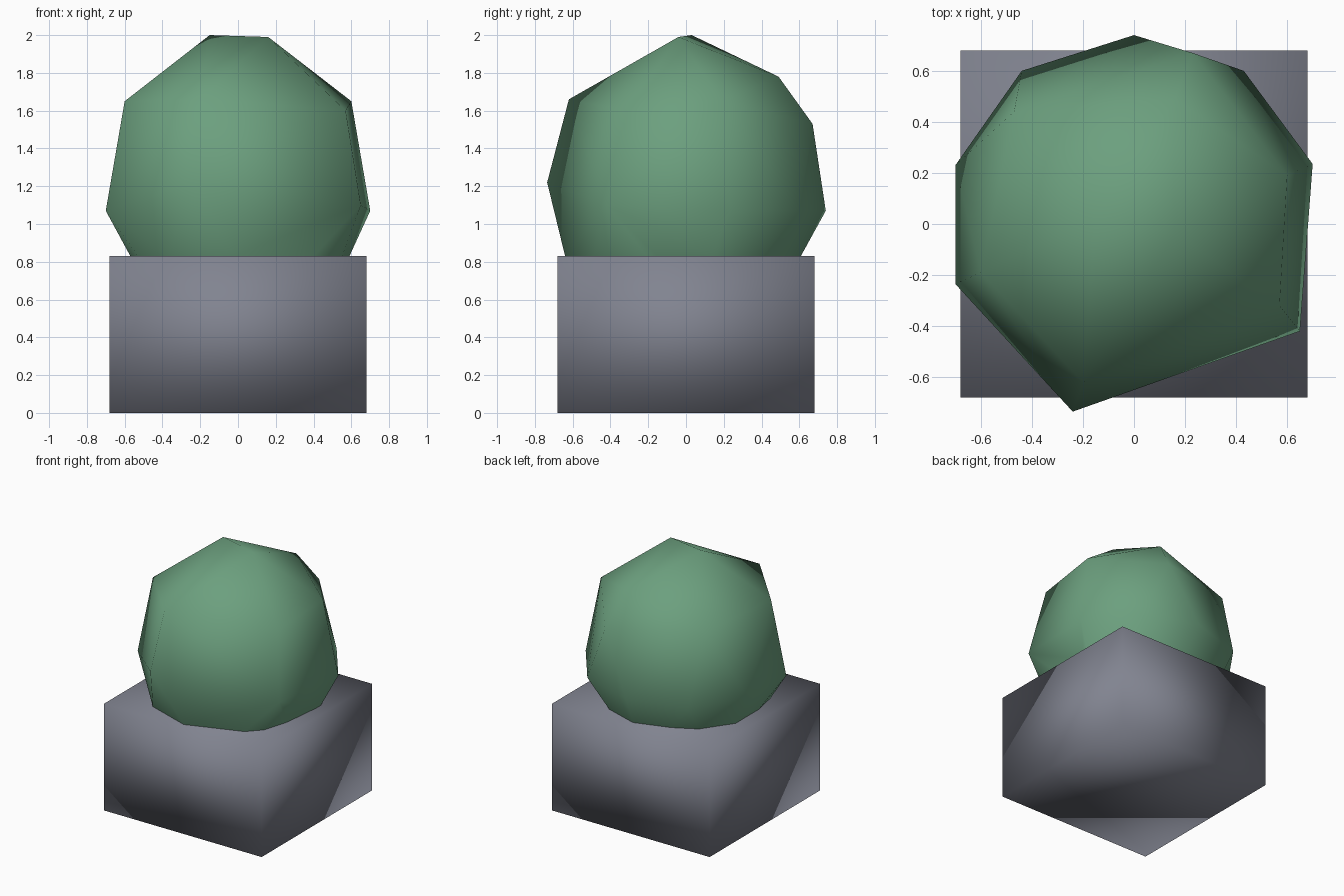
import bpy, bmesh

old = bpy.data.objects.get("Cube")
if old:
    bpy.data.objects.remove(old, do_unlink=True)


def make_material(name, rgb):
    mat = bpy.data.materials.new(name)
    mat.use_nodes = True
    mat.diffuse_color = (*rgb, 1)
    mat.node_tree.nodes["Principled BSDF"].inputs["Base Color"].default_value = (*rgb, 1)
    return mat


def add_object(name, bm, mat):
    bmesh.ops.recalc_face_normals(bm, faces=bm.faces[:])
    for face in bm.faces:
        face.smooth = True
    mesh = bpy.data.meshes.new(name)
    bm.to_mesh(mesh)
    bm.free()
    mesh.materials.append(mat)
    obj = bpy.data.objects.new(name, mesh)
    bpy.context.scene.collection.objects.link(obj)
    return obj


# Planter box, softly shaded across its corners
HALF, HEIGHT = 0.68, 0.83
bm = bmesh.new()
bmesh.ops.create_cube(bm, size=1)
for v in bm.verts:
    v.co = (v.co.x * 2 * HALF, v.co.y * 2 * HALF, (v.co.z + 0.5) * HEIGHT)
add_object("planter_box", bm, make_material("slate grey", (0.22, 0.23, 0.28)))

# Bush: an irregular faceted ball wrapped around a few key points
crown = [(-0.15, 0.03, 2.0), (0.16, -0.04, 1.99), (0.16, 0.49, 1.78)]
shoulder = [(0.6, 0.19, 1.65), (0.23, 0.67, 1.53), (-0.47, 0.44, 1.6),
            (-0.6, -0.19, 1.65), (-0.2, -0.62, 1.66), (0.57, -0.32, 1.6)]
belly = [(0, 0.74, 1.07), (0.43, 0.6, 1.07), (0.7, 0.235, 1.07),
         (-0.7, 0.23, 1.07), (-0.7, -0.235, 1.07), (-0.44, 0.6, 1.07),
         (-0.24, -0.735, 1.22), (0.65, -0.42, 1.1)]
# Outline where the bush meets the box
rim = [(-0.37, -0.52), (-0.02, -0.64), (0.4, -0.49), (0.56, -0.15), (0.59, 0.13),
       (0.29, 0.52), (0.12, 0.57), (-0.39, 0.43), (-0.52, 0.23), (-0.53, -0.22)]
points = crown + shoulder + belly
points += [(x, y, HEIGHT) for x, y in rim]
points += [(x * 0.7, y * 0.7, 0.45) for x, y in rim[::2]]
points.append((0, 0, 0.15))

bm = bmesh.new()
for p in points:
    bm.verts.new(p)
hull = bmesh.ops.convex_hull(bm, input=bm.verts[:])
bmesh.ops.delete(bm, geom=[v for v in bm.verts if not v.link_faces], context="VERTS")
add_object("bush", bm, make_material("leaf green", (0.15, 0.35, 0.21)))
